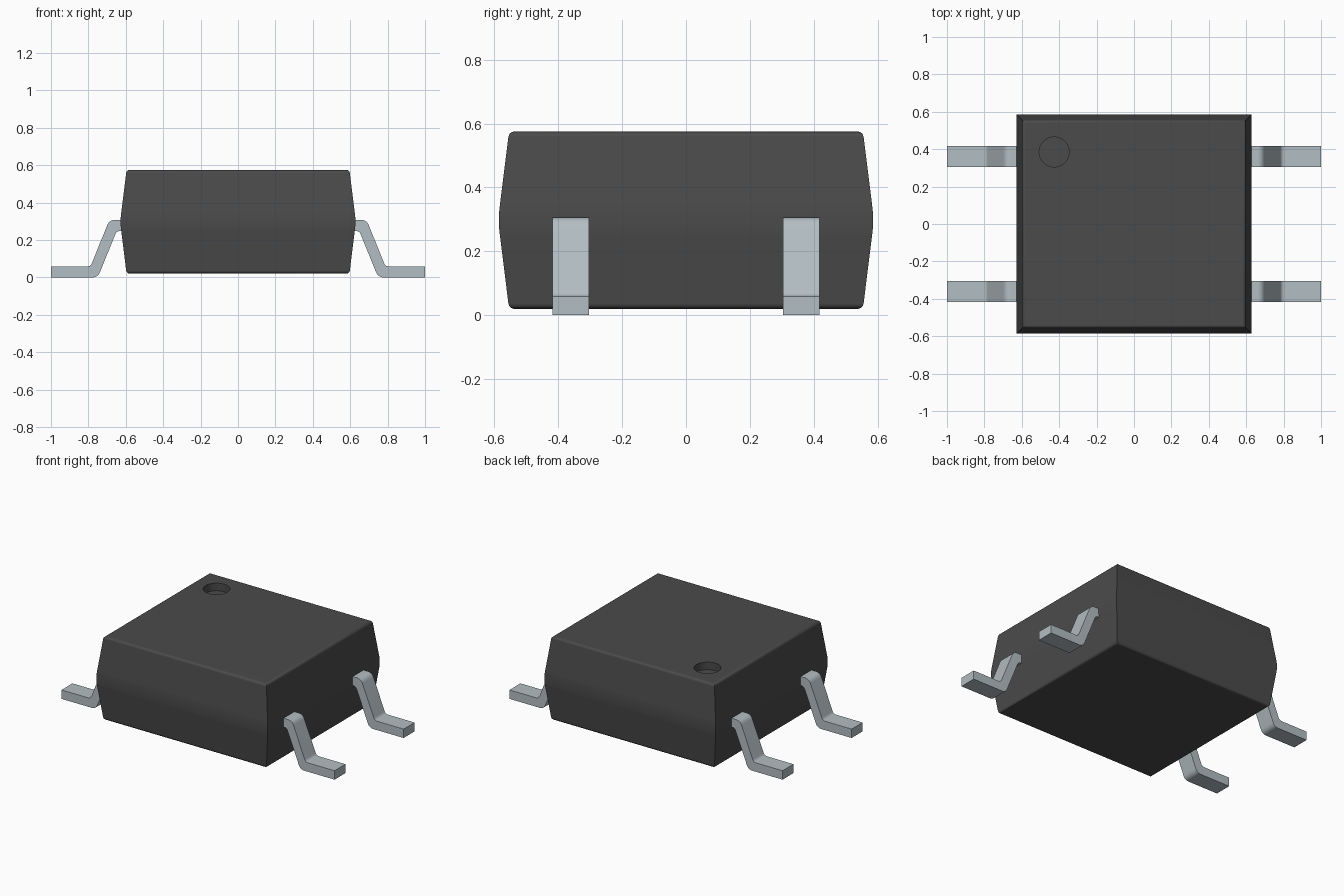
import bpy, bmesh, math

if "Cube" in bpy.data.objects:
    bpy.data.objects.remove(bpy.data.objects["Cube"], do_unlink=True)


def material(name, rgb):
    m = bpy.data.materials.new(name)
    m.diffuse_color = (*rgb, 1)
    m.use_nodes = True
    bsdf = m.node_tree.nodes["Principled BSDF"]
    bsdf.inputs["Base Color"].default_value = (*rgb, 1)
    return m


def make_object(name, bm, mat):
    bmesh.ops.recalc_face_normals(bm, faces=bm.faces)
    mesh = bpy.data.meshes.new(name)
    bm.to_mesh(mesh)
    bm.free()
    mesh.materials.append(mat)
    ob = bpy.data.objects.new(name, mesh)
    bpy.context.collection.objects.link(ob)
    return ob


def select_only(ob):
    bpy.ops.object.select_all(action='DESELECT')
    ob.select_set(True)
    bpy.context.view_layer.objects.active = ob


def smooth(ob, degrees):
    select_only(ob)
    bpy.ops.object.shade_smooth_by_angle(angle=math.radians(degrees))
    mod = ob.modifiers.new("Weighted normals", 'WEIGHTED_NORMAL')
    mod.keep_sharp = True


plastic = material("dark grey plastic", (0.07, 0.07, 0.07))
metal = material("silver metal", (0.45, 0.51, 0.54))

# Body: rectangular rings, widest at mid height, with softened rims
HALF_X, HALF_Y, Z_MID = 0.627, 0.585, 0.2975
upper = [(0, 0.025), (0.003, 0.052), (0.029, 0.2605),
         (0.032, 0.2695), (0.038, 0.275), (0.046, 0.2775)]   # inset, height above middle
levels = [(d, -h) for d, h in reversed(upper)] + upper
bm = bmesh.new()
rings = []
for d, h in levels:
    x, y, z = HALF_X - d, HALF_Y - d, Z_MID + h
    rings.append([bm.verts.new(p) for p in ((-x, -y, z), (x, -y, z), (x, y, z), (-x, y, z))])
for a, b in zip(rings, rings[1:]):
    for i in range(4):
        j = (i + 1) % 4
        bm.faces.new((a[i], a[j], b[j], b[i]))
bm.faces.new(rings[0])
bm.faces.new(rings[-1])
body = make_object("body", bm, plastic)

# Round pin marker recess in the top
bm = bmesh.new()
bmesh.ops.create_cone(bm, cap_ends=True, segments=48, radius1=0.08, radius2=0.08, depth=0.1)
bmesh.ops.translate(bm, verts=bm.verts, vec=(-0.427, 0.385, 0.575))
cutter = make_object("recess_cutter", bm, plastic)
cutter.hide_render = True
cut = body.modifiers.new("Recess", 'BOOLEAN')
cut.operation = 'DIFFERENCE'
cut.solver = 'EXACT'
cut.object = cutter
select_only(body)
bpy.ops.object.modifier_apply(modifier=cut.name)
bpy.data.objects.remove(cutter, do_unlink=True)
smooth(body, 35)


# Bent leads: an offset side profile with rounded bends, extruded to width
def round_corners(corners, steps=5):
    """corners: (x, z, radius); gives the outline with arcs in place of corners."""
    out = []
    n = len(corners)
    for i, (x, z, r) in enumerate(corners):
        if r == 0:
            out.append((x, z))
            continue
        ends = []
        for k in ((i - 1) % n, (i + 1) % n):
            dx, dz = corners[k][0] - x, corners[k][1] - z
            length = math.hypot(dx, dz)
            ends.append((x + dx / length * r, z + dz / length * r))
        (ax, az), (bx, bz) = ends
        for s in range(steps + 1):
            t = s / steps
            out.append(((1 - t) ** 2 * ax + 2 * t * (1 - t) * x + t * t * bx,
                        (1 - t) ** 2 * az + 2 * t * (1 - t) * z + t * t * bz))
    return out


outline = round_corners([(0.58, 0.307, 0), (0.688, 0.307, 0.03), (0.788, 0.059, 0.018),
                         (1.0, 0.059, 0), (1.0, 0, 0), (0.749, 0, 0.03),
                         (0.649, 0.248, 0.018), (0.58, 0.248, 0)])
LEAD_Y, LEAD_HALF_WIDTH = 0.361, 0.057
for side, sx in (("left", 1), ("right", -1)):
    for end, sy in (("front", -1), ("back", 1)):
        bm = bmesh.new()
        y0 = sy * LEAD_Y - LEAD_HALF_WIDTH
        face = bm.faces.new([bm.verts.new((sx * x, y0, z)) for x, z in outline])
        ext = bmesh.ops.extrude_face_region(bm, geom=[face])["geom"]
        bmesh.ops.translate(bm, vec=(0, 2 * LEAD_HALF_WIDTH, 0),
                            verts=[v for v in ext if isinstance(v, bmesh.types.BMVert)])
        smooth(make_object(f"{end}_{side}_lead", bm, metal), 35)
